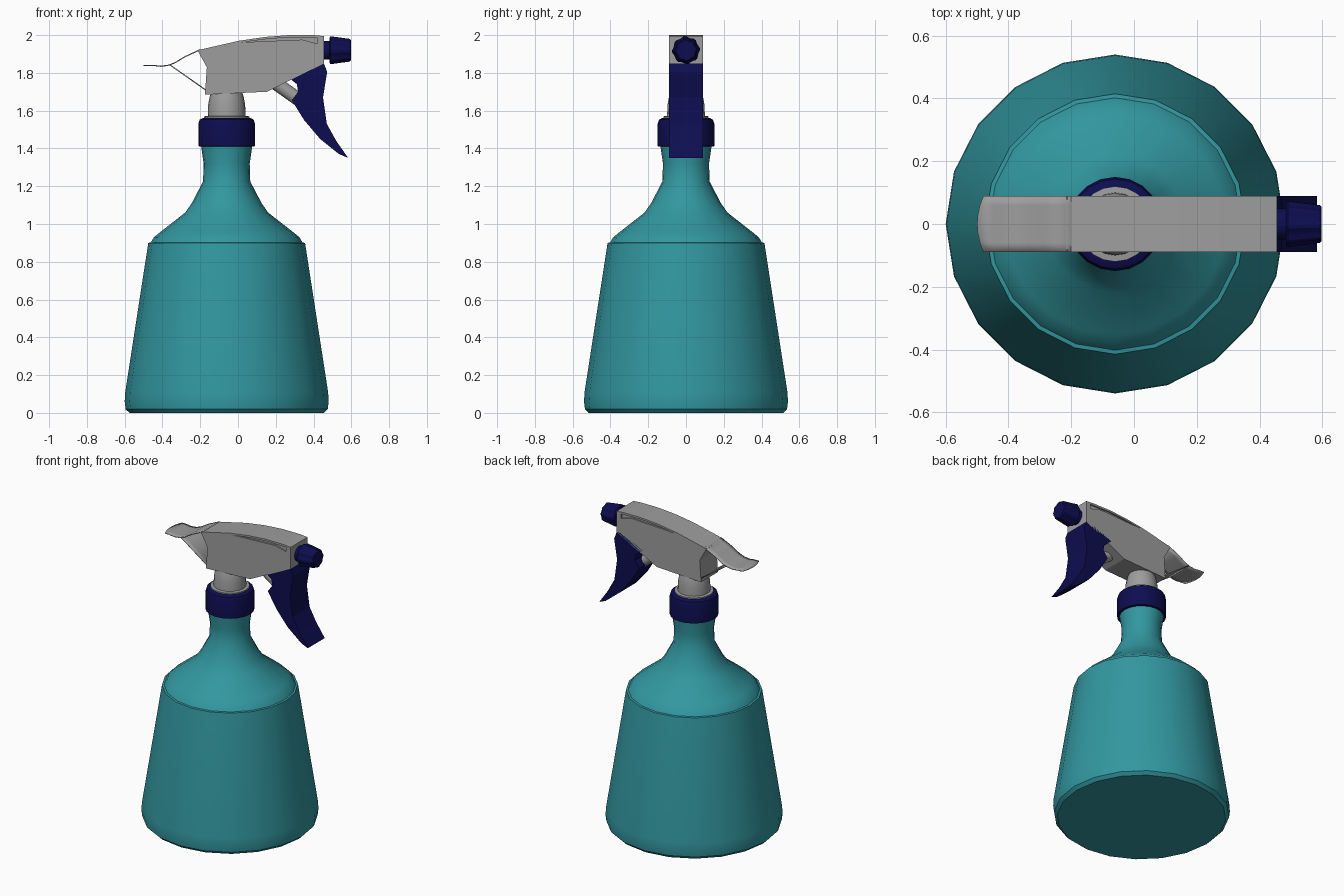
import bpy, bmesh, math
from mathutils import Vector, Matrix

if "Cube" in bpy.data.objects:
    bpy.data.objects.remove(bpy.data.objects["Cube"])


def material(name, rgb):
    m = bpy.data.materials.new(name)
    m.diffuse_color = (*rgb, 1)
    m.use_nodes = True
    m.node_tree.nodes["Principled BSDF"].inputs["Base Color"].default_value = m.diffuse_color
    return m


TEAL = material("teal plastic", (0.032, 0.31, 0.35))
GREY = material("grey plastic", (0.34, 0.34, 0.34))
NAVY = material("navy plastic", (0.004, 0.004, 0.08))
AXIS_X = -0.06      # bottle axis
HALF = 0.09         # half width of the spray head


def finish(bm, name, mat, angle=30):
    bmesh.ops.recalc_face_normals(bm, faces=bm.faces[:])
    me = bpy.data.meshes.new(name)
    bm.to_mesh(me)
    bm.free()
    if angle:
        me.shade_smooth()
        me.set_sharp_from_angle(angle=math.radians(angle))
    me.materials.append(mat)
    ob = bpy.data.objects.new(name, me)
    bpy.context.collection.objects.link(ob)
    return ob


def lathe(name, profile, mat, matrix, sides=20, flute=0.0, angle=30):
    """Closed turned shape from (radius, height); flute shrinks alternate sides."""
    bm = bmesh.new()
    rings = []
    for r, z in profile:
        ring = []
        for i in range(sides):
            a = 2 * math.pi * i / sides
            q = r * (1 - flute * (i // 2 % 2))
            ring.append(bm.verts.new(matrix @ Vector((q * math.cos(a), q * math.sin(a), z))))
        rings.append(ring)
    for a, b in zip(rings, rings[1:]):
        for i in range(sides):
            j = (i + 1) % sides
            bm.faces.new((a[i], a[j], b[j], b[i]))
    bm.faces.new(rings[0])
    bm.faces.new(rings[-1])
    return finish(bm, name, mat, angle)


def prism(name, outline, y0, y1, mat, angle=0):
    """Side outline (x, z) extruded across y."""
    bm = bmesh.new()
    a = [bm.verts.new((x, y0, z)) for x, z in outline]
    b = [bm.verts.new((x, y1, z)) for x, z in outline]
    bm.faces.new(a)
    bm.faces.new(b)
    for i in range(len(a)):
        j = (i + 1) % len(a)
        bm.faces.new((a[i], a[j], b[j], b[i]))
    return finish(bm, name, mat, angle)


def sheet(name, path, mat, round_end=0.0):
    """Thin plate following (x, z), with an optional rounded last edge."""
    bm = bmesh.new()
    rows = []
    for k, (x, z) in enumerate(path):
        row = []
        for i in range(7):
            t = i / 3 - 1
            dx = round_end * t * t if k == len(path) - 1 else 0
            row.append(bm.verts.new((x + dx, t * HALF, z)))
        rows.append(row)
    for a, b in zip(rows, rows[1:]):
        for i in range(6):
            bm.faces.new((a[i], a[i + 1], b[i + 1], b[i]))
    ob = finish(bm, name, mat, 35)
    mod = ob.modifiers.new("thickness", 'SOLIDIFY')
    mod.thickness = 0.006
    mod.offset = 0
    return ob


upright = Matrix.Translation((AXIS_X, 0, 0))

# Bottle with ledge at the shoulder
lathe("bottle", [(0.515, 0), (0.535, 0.02), (0.54, 0.06), (0.537, 0.11), (0.415, 0.9),
                 (0.402, 0.902), (0.385, 0.93), (0.352, 0.957), (0.22, 1.06), (0.185, 1.11),
                 (0.125, 1.225), (0.122, 1.32), (0.138, 1.43)], TEAL, upright)

# Screw collar and pump neck
lathe("screw_collar", [(0.138, 1.41), (0.15, 1.412), (0.15, 1.53), (0.143, 1.552),
                       (0.125, 1.562)], NAVY, upright)
lathe("pump_neck", [(0.12, 1.555), (0.12, 1.57), (0.1, 1.572), (0.098, 1.63),
                    (0.09, 1.675), (0.078, 1.71), (0.07, 1.74)], GREY, upright)

# Spray head
head = prism("spray_head", [(-0.175, 1.685), (0.153, 1.7), (0.455, 1.85), (0.455, 1.995),
                            (0.4, 2.0), (0.27, 2.0), (0.14, 1.99), (0.005, 1.97),
                            (-0.215, 1.92), (-0.165, 1.83)], -HALF, HALF, GREY)

# Shallow finger grooves along both upper sides of the head
for side in (-1, 1):
    y = sorted((side * 0.08, side * 0.12))
    cutter = prism("groove_cutter", [(0.02, 1.962), (0.16, 1.98), (0.27, 1.988), (0.42, 1.986),
                                     (0.42, 1.955), (0.34, 1.976), (0.2, 1.97)], *y, GREY)
    cutter.hide_render = True
    cutter.hide_set(True)
    mod = head.modifiers.new("groove", 'BOOLEAN')
    mod.operation = 'DIFFERENCE'
    mod.solver = 'EXACT'
    mod.object = cutter

# Thin rear grip and its brace
sheet("rear_grip", [(-0.2, 1.923), (-0.28, 1.886), (-0.335, 1.853), (-0.37, 1.84),
                    (-0.41, 1.835), (-0.45, 1.84), (-0.5, 1.84)], GREY, 0.02)
sheet("grip_brace", [(-0.36, 1.842), (-0.3, 1.8), (-0.165, 1.705)], GREY)

# Trigger
prism("trigger", [(0.255, 1.785), (0.44, 1.86), (0.455, 1.85), (0.472, 1.805), (0.45, 1.67),
                  (0.47, 1.53), (0.52, 1.44), (0.583, 1.35), (0.535, 1.37), (0.435, 1.45),
                  (0.35, 1.55), (0.285, 1.655), (0.318, 1.7), (0.312, 1.74)], -HALF, HALF, NAVY)

# Piston rod between head and trigger
start, end = Vector((0.13, 0, 1.795)), Vector((0.32, 0, 1.66))
d = end - start
aim = Matrix.Translation(start) @ d.to_track_quat('Z', 'Y').to_matrix().to_4x4()
lathe("piston_rod", [(0.036, 0), (0.036, d.length)], GREY, aim, 16)

# Fluted nozzle pointing along +x
forward = Matrix.Translation((0, 0, 1.92)) @ Matrix.Rotation(math.pi / 2, 4, 'Y')
lathe("nozzle_stem", [(0.05, 0.44), (0.05, 0.5)], NAVY, forward, 20)
lathe("nozzle_cap", [(0.066, 0.484), (0.074, 0.49), (0.06, 0.592), (0.054, 0.598)],
      NAVY, forward, 32, 0.08, 15)
